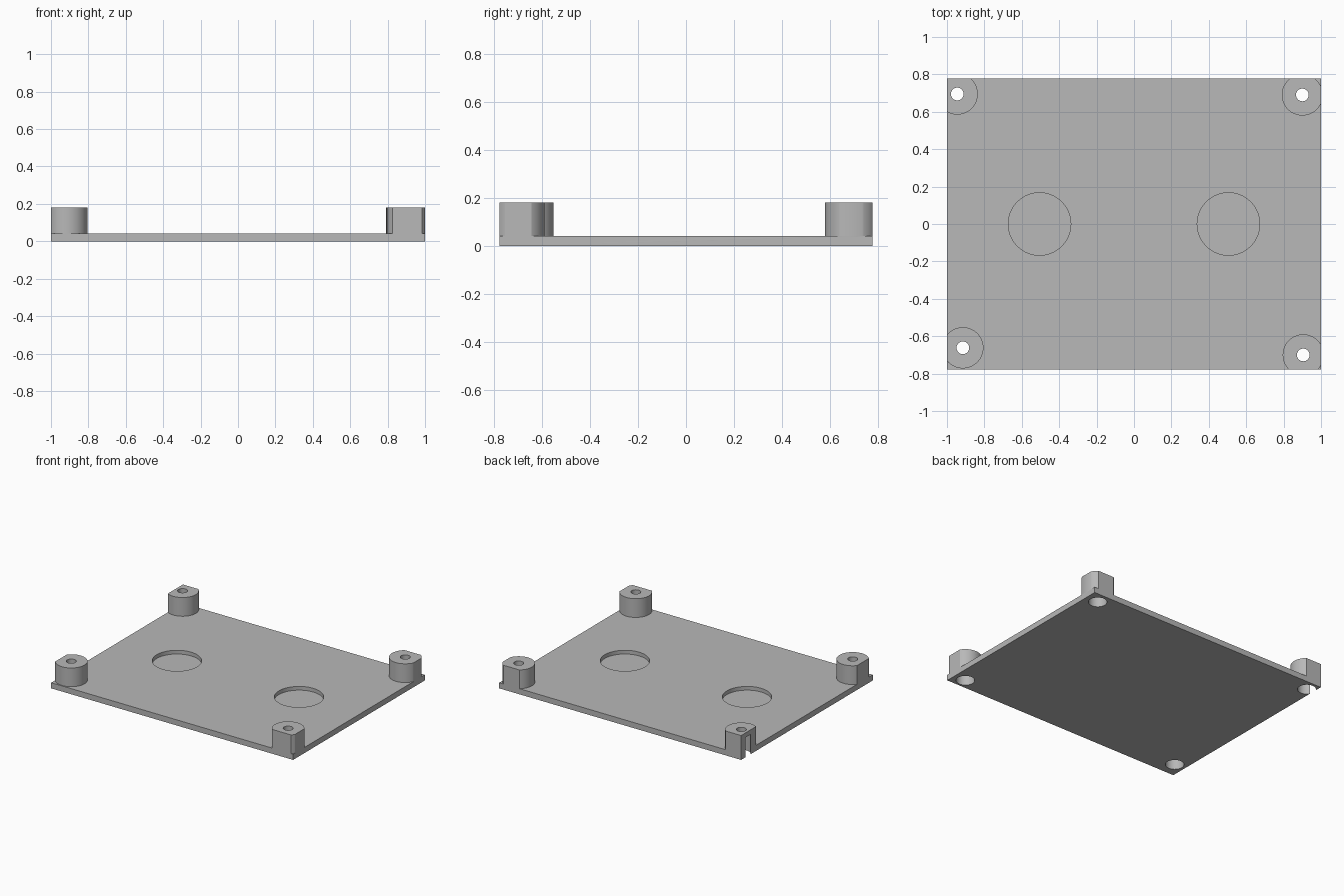
import bpy
import math

if "Cube" in bpy.data.objects:
    bpy.data.objects.remove(bpy.data.objects["Cube"], do_unlink=True)

WIDTH, DEPTH = 2.0, 1.555
PLATE_TOP, POST_TOP = 0.042, 0.182
POSTS = [(-0.945, 0.695), (0.9, 0.69), (-0.915, -0.662), (0.905, -0.70)]

grey = bpy.data.materials.new("plain grey")
grey.use_nodes = True
colour = (0.48, 0.48, 0.48, 1)
grey.diffuse_color = colour
grey.node_tree.nodes["Principled BSDF"].inputs["Base Color"].default_value = colour


def box(name, sx, sy, z0, z1):
    bpy.ops.mesh.primitive_cube_add(size=1, location=(0, 0, (z0 + z1) / 2))
    ob = bpy.context.object
    ob.name = name
    ob.scale = (sx, sy, z1 - z0)
    bpy.ops.object.transform_apply(location=True, rotation=False, scale=True)
    ob.data.materials.append(grey)
    return ob


def cylinder(name, x, y, radius, z0, z1, sides=64):
    bpy.ops.mesh.primitive_cylinder_add(vertices=sides, radius=radius, depth=z1 - z0,
                                        location=(x, y, (z0 + z1) / 2))
    ob = bpy.context.object
    ob.name = name
    ob.data.materials.append(grey)
    return ob


def combine(target, tool, operation):
    """Apply a boolean and discard the tool."""
    bpy.context.view_layer.objects.active = target
    mod = target.modifiers.new(operation.lower(), "BOOLEAN")
    mod.operation = operation
    mod.solver = "EXACT"
    mod.object = tool
    bpy.ops.object.modifier_apply(modifier=mod.name)
    bpy.data.objects.remove(tool, do_unlink=True)


# Oversized plate with corner posts, trimmed to the outline afterwards
base = box("base_plate", WIDTH + 0.4, DEPTH + 0.4, -0.05, PLATE_TOP)
for x, y in POSTS:
    combine(base, cylinder("post", x, y, 0.11, 0.0101, POST_TOP), "UNION")

# Trim everything to the rectangular outline
combine(base, box("outline", WIDTH, DEPTH, 0, 0.3), "INTERSECT")

# Screw holes with wide counterbores from below
for x, y in POSTS:
    combine(base, cylinder("counterbore", x, y, 0.063, -0.1, 0.147), "DIFFERENCE")
    combine(base, cylinder("screw_hole", x, y, 0.034, 0.1, 0.3, 32), "DIFFERENCE")

# Two round shallow recesses in the top of the plate
for x in (-0.505, 0.505):
    combine(base, cylinder("recess", x, 0, 0.167, 0.014, 0.1, 96), "DIFFERENCE")

# Smooth round walls, keeping the machined edges crisp
bpy.ops.object.select_all(action="DESELECT")
base.select_set(True)
bpy.context.view_layer.objects.active = base
bpy.ops.object.shade_smooth_by_angle(angle=math.radians(30))
